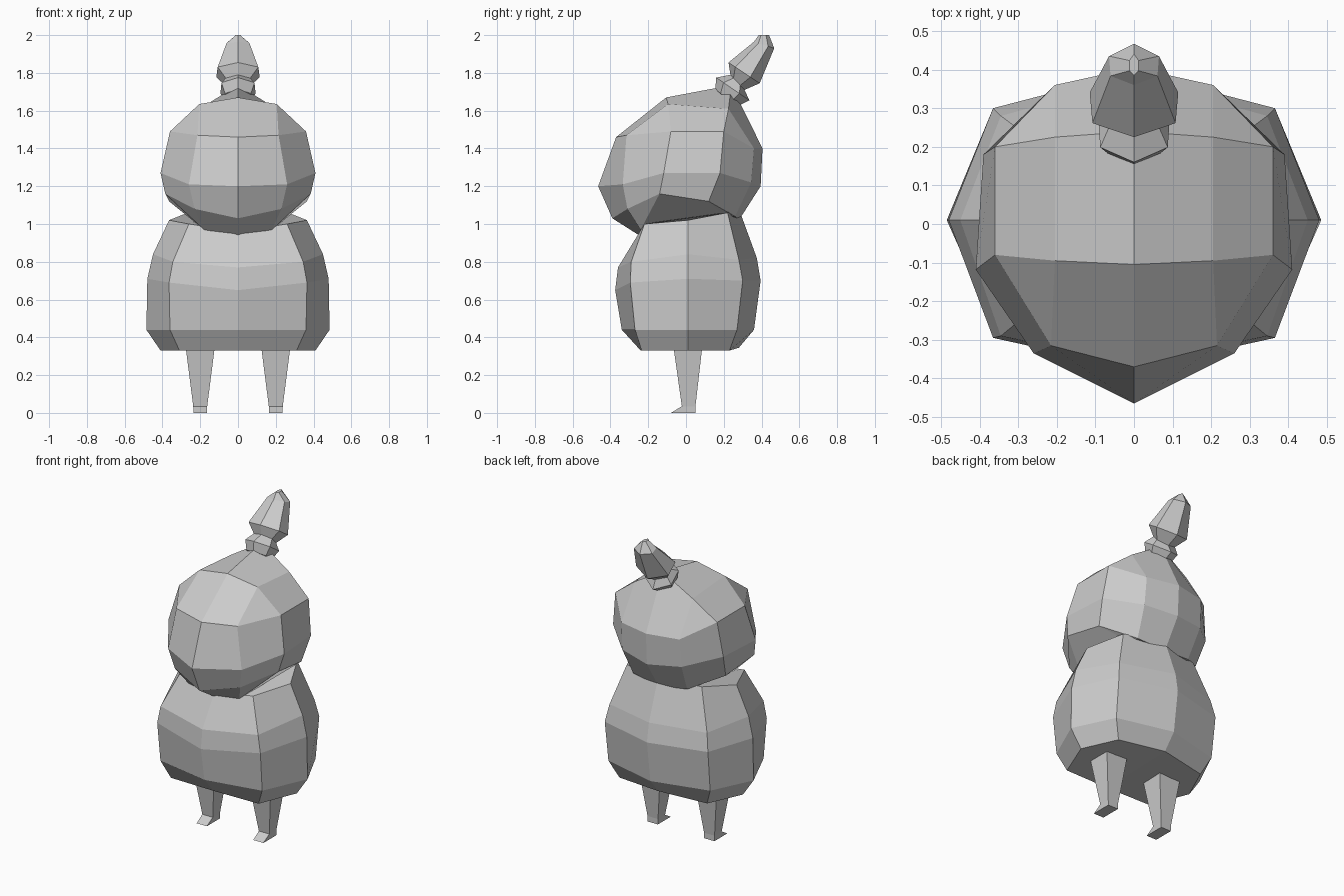
import bpy, bmesh
from mathutils import Vector


def half_loft(name, rings, closed=False):
    """Skin rings of points (x >= 0 half, front to back), cap the ends, mirror across x."""
    bm = bmesh.new()
    rows = [[bm.verts.new(Vector(p)) for p in r] for r in rings]
    n = len(rows[0])
    for a, b in zip(rows, rows[1:]):
        for i in range(n if closed else n - 1):
            j = (i + 1) % n
            bm.faces.new((a[i], a[j], b[j], b[i]))
    bm.faces.new(rows[0][::-1])
    bm.faces.new(rows[-1])
    bmesh.ops.remove_doubles(bm, verts=bm.verts[:], dist=0.0005)
    bmesh.ops.recalc_face_normals(bm, faces=bm.faces[:])
    me = bpy.data.meshes.new(name)
    bm.to_mesh(me)
    bm.free()
    ob = bpy.data.objects.new(name, me)
    bpy.context.collection.objects.link(ob)
    mod = ob.modifiers.new("mirror", 'MIRROR')
    mod.use_clip = True
    mod.merge_threshold = 0.0005
    return ob


# body: eight-sided barrel, top tilts up toward the back
half_loft("body", [
    [(0, -.24, .33), (.31, -.235, .33), (.41, .01, .33), (.31, .23, .33), (0, .28, .345)],
    [(0, -.34, .44), (.36, -.27, .44), (.485, .01, .44), (.36, .27, .44), (0, .36, .44)],
    [(0, -.375, .65), (.365, -.295, .69), (.48, .01, .71), (.365, .30, .70), (0, .395, .70)],
    [(0, -.36, .77), (.345, -.29, .80), (.45, .01, .84), (.345, .28, .81), (0, .375, .82)],
    [(0, -.24, .96), (.26, -.22, 1.0), (.365, .01, 1.02), (.265, .22, 1.06), (0, .28, 1.08)],
])

# head: ten-sided ball; both ends close to a small grid of quads
f0, f1, b1, b0 = (0, -.24, .935), (.18, -.24, .97), (.20, .20, 1.04), (0, .22, 1.04)
t0, t1, u1, u0 = (0, -.105, 1.67), (.205, -.095, 1.635), (.205, .225, 1.61), (0, .24, 1.735)
half_loft("head", [
    [f0, f1, f1, b1, b1, b0],
    [(0, -.39, 1.03), (.23, -.31, 1.08), (.385, -.14, 1.16), (.365, .12, 1.12),
     (.19, .26, 1.04), (0, .28, 1.02)],
    [(0, -.465, 1.20), (.26, -.335, 1.21), (.41, -.118, 1.27), (.39, .18, 1.27),
     (.21, .345, 1.22), (0, .395, 1.20)],
    [(0, -.37, 1.46), (.215, -.315, 1.47), (.36, -.08, 1.49), (.36, .20, 1.49),
     (.205, .36, 1.40), (0, .405, 1.40)],
    [t0, t1, t1, u1, u1, u0],
])

# topknot: six-sided, leaning back; each entry is front point, back point, half width
knot = [((.17, 1.69), (.275, 1.62), .065), ((.155, 1.71), (.285, 1.63), .075),
        ((.16, 1.775), (.335, 1.655), .095), ((.235, 1.79), (.31, 1.71), .07),
        ((.225, 1.855), (.39, 1.745), .117), ((.36, 1.965), (.467, 1.93), .066),
        ((.385, 2.0), (.44, 2.0), .012)]
half_loft("topknot", [
    [(w * x, f[0] + (b[0] - f[0]) * t, f[1] + (b[1] - f[1]) * t)
     for x, t in ((0, 0), (.92, .22), (.98, .7), (0, 1))]
    for f, b, w in knot])

# legs: tapered square posts with a small toe
half_loft("legs", [
    [(.2 - w, y0, z), (.2 + w, y0, z), (.2 + w, y1, z), (.2 - w, y1, z)]
    for w, y0, y1, z in ((.036, -.08, .05, 0), (.037, -.022, .05, .035), (.076, -.065, .085, .34))
], closed=True)
